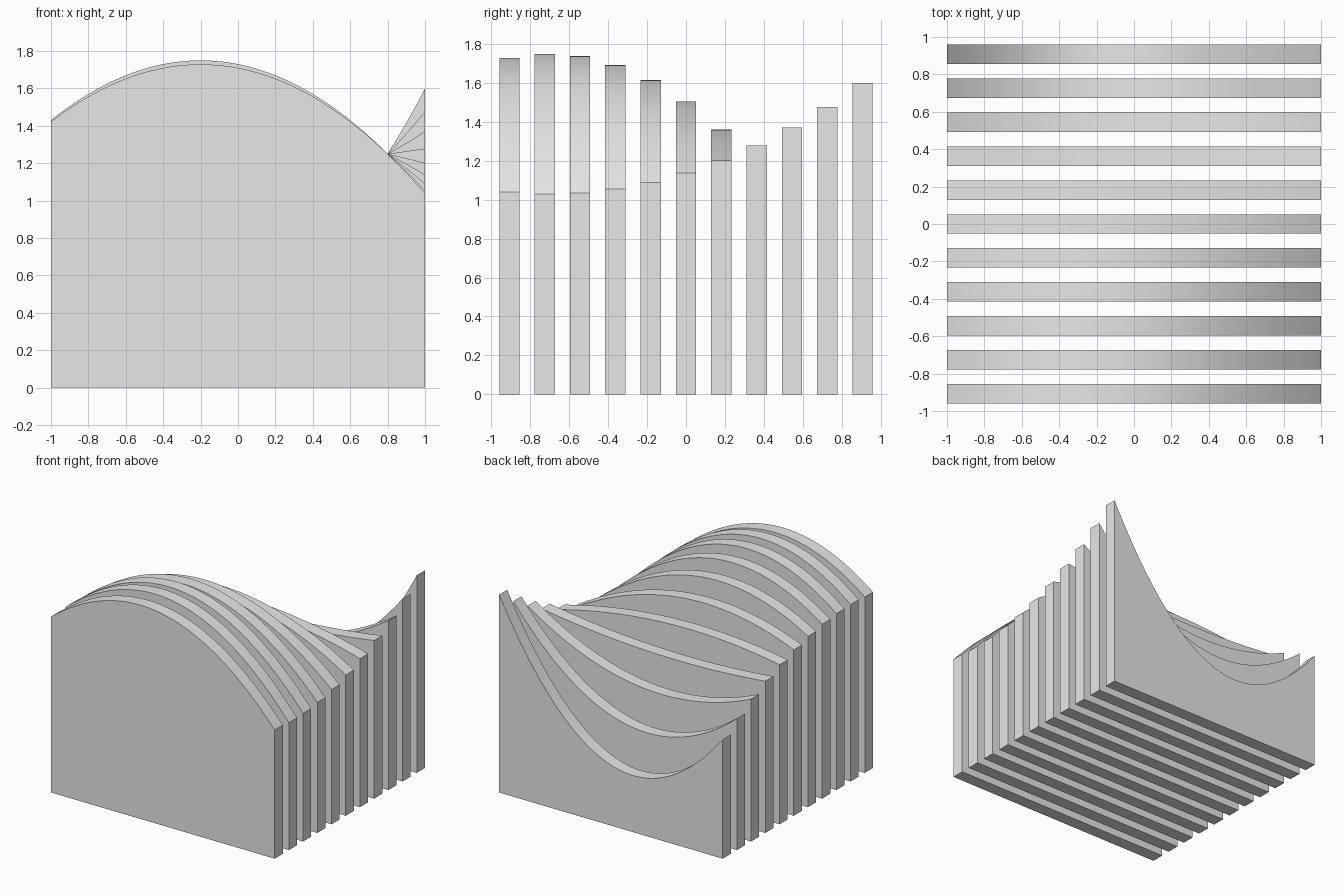
import bpy
import bmesh

# Remove the default cube only
cube = bpy.data.objects.get("Cube")
if cube:
    bpy.data.objects.remove(cube, do_unlink=True)

COUNT = 11
SPACING = 0.1815
THICKNESS = 0.104
SEGMENTS = 64

# Plain grey material
grey = bpy.data.materials.new("light_grey")
grey.use_nodes = True
colour = (0.8, 0.8, 0.8, 1.0)
grey.diffuse_color = colour
grey.node_tree.nodes["Principled BSDF"].inputs["Base Color"].default_value = colour


def top_height(x, y):
    """Saddle surface: arched at the front, sagging at the back."""
    bulge = 0.5 - 0.5 * (y + 0.7) ** 2
    return 1.25 + bulge * (1 - (x + 0.2) ** 2)


def make_slat(name, y):
    """Upright board whose curved top edge follows the saddle."""
    bm = bmesh.new()
    xs = [-1 + 2 * i / SEGMENTS for i in range(SEGMENTS + 1)]
    outline = [(-1, 0), (1, 0)] + [(x, top_height(x, y)) for x in reversed(xs)]
    front = y - THICKNESS / 2
    face = bm.faces.new([bm.verts.new((x, front, z)) for x, z in outline])
    result = bmesh.ops.extrude_face_region(bm, geom=[face])
    moved = [v for v in result["geom"] if isinstance(v, bmesh.types.BMVert)]
    bmesh.ops.translate(bm, verts=moved, vec=(0, THICKNESS, 0))
    bmesh.ops.recalc_face_normals(bm, faces=bm.faces)
    mesh = bpy.data.meshes.new(name)
    bm.to_mesh(mesh)
    bm.free()
    mesh.materials.append(grey)
    obj = bpy.data.objects.new(name, mesh)
    bpy.context.collection.objects.link(obj)
    return obj


# Row of slats from front to back
bpy.ops.object.select_all(action="DESELECT")
for i in range(COUNT):
    slat = make_slat(f"slat_{i + 1}", (i - (COUNT - 1) / 2) * SPACING)
    slat.select_set(True)
    bpy.context.view_layer.objects.active = slat

# Smooth curved tops, sharp board edges
bpy.ops.object.shade_smooth_by_angle()
